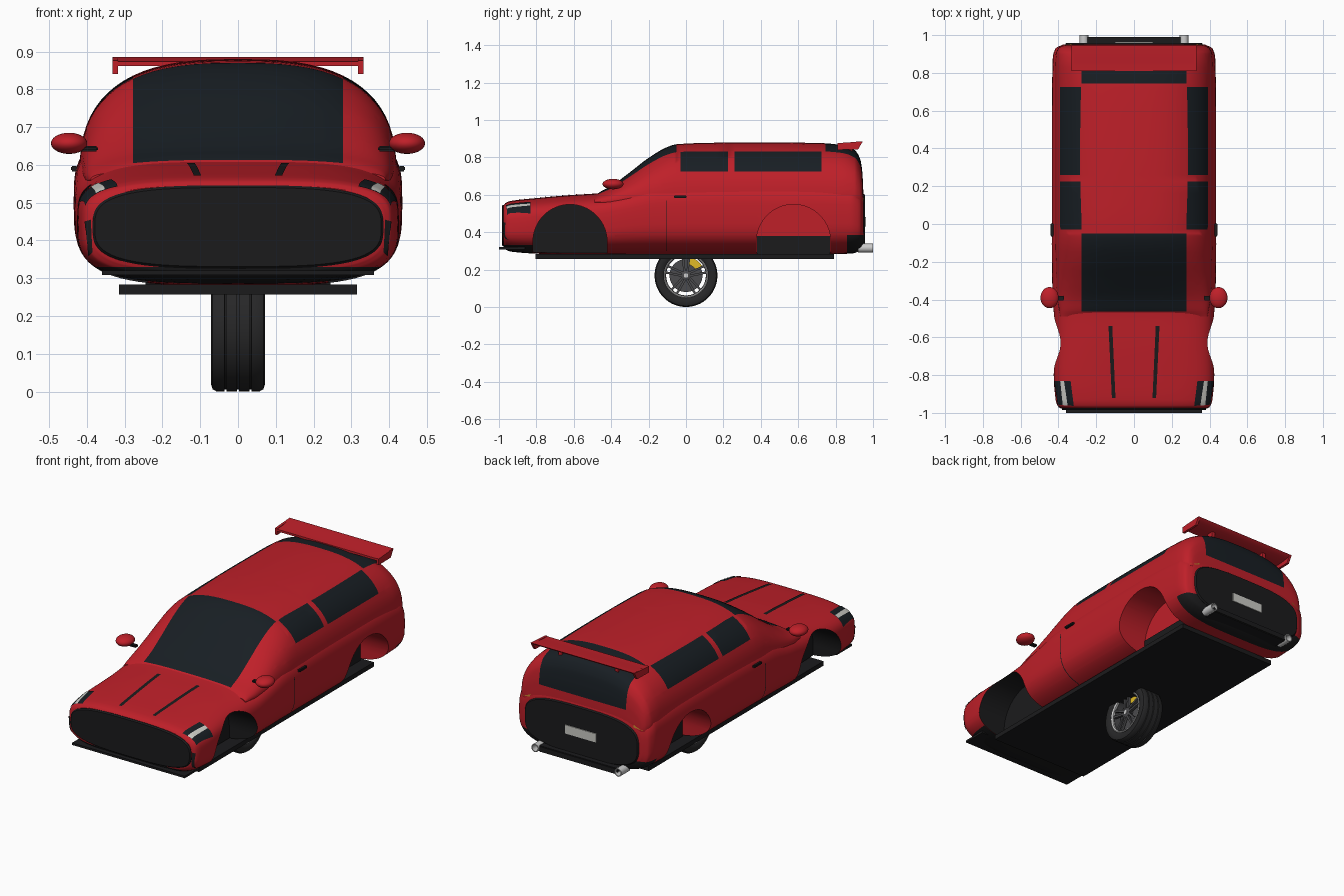
import bpy, bmesh, math
from mathutils import Vector, Matrix
from mathutils.bvhtree import BVHTree

if "Cube" in bpy.data.objects:
    bpy.data.objects.remove(bpy.data.objects["Cube"])

def mat(name, *c):
    m = bpy.data.materials.new(name)
    m.diffuse_color = (*c, 1)
    m.use_nodes = True
    m.node_tree.nodes["Principled BSDF"].inputs["Base Color"].default_value = m.diffuse_color
    return m
RED, BLACK = mat("red_paint", .52, .014, .022), mat("black_trim", .011, .011, .012)
GLASS, RUBBER = mat("dark_glass", .009, .013, .017), mat("rubber", .02, .02, .021)
STEEL, DARK = mat("steel", .6, .6, .62), mat("dark_metal", .07, .07, .075)
YELLOW, WHITE = mat("yellow", .75, .5, .02), mat("pale_grey", .6, .6, .56)
AMBER = mat("amber", .4, .16, .02)

def finish(bm, name, mats, smooth=35):
    bmesh.ops.recalc_face_normals(bm, faces=bm.faces)
    me = bpy.data.meshes.new(name)
    bm.to_mesh(me)
    bm.free()
    ob = bpy.data.objects.new(name, me)
    bpy.context.collection.objects.link(ob)
    for m in mats:
        me.materials.append(m)
    shade(ob, smooth)
    return ob

def shade(ob, angle):
    bpy.ops.object.select_all(action='DESELECT')
    ob.select_set(True)
    bpy.context.view_layer.objects.active = ob
    bpy.ops.object.shade_smooth_by_angle(angle=math.radians(angle))

def mirror(ob):
    ob.modifiers.new("mirror", 'MIRROR')
    return ob

def skin(bm, rings, caps=True, closed=False):
    vs = [[bm.verts.new(p) for p in r] for r in rings]
    n = len(vs[0])
    for a, b in zip(vs, vs[1:] + vs[:1] if closed else vs[1:]):
        for i in range(n):
            bm.faces.new((a[i], a[(i + 1) % n], b[(i + 1) % n], b[i]))
    if caps and not closed:
        bm.faces.new(vs[0])
        bm.faces.new(vs[-1])

def superring(y, w, zb, zm, zt, n, count=72):
    pts = []
    for i in range(count):
        t = 2 * math.pi * i / count
        c, s = math.cos(t), math.sin(t)
        x = math.copysign(abs(c) ** (2 / n), c) * w
        z = math.copysign(abs(s) ** (2 / n), s)
        pts.append((x, y, zm + z * ((zt - zm) if z > 0 else (zm - zb))))
    return pts

def interp(st, sub=4):
    # monotone cubic through the stations
    k = len(st[0])
    d = [[(b[j] - a[j]) / (b[0] - a[0]) for j in range(k)] for a, b in zip(st, st[1:])]
    mid = [[0 if p * q <= 0 else 2 * p * q / (p + q) for p, q in zip(a, b)] for a, b in zip(d, d[1:])]
    m = [d[0]] + mid + [d[-1]]
    out = []
    for i in range(len(st) - 1):
        h = st[i + 1][0] - st[i][0]
        for s in range(sub):
            t = s / sub
            out.append([st[i][0] + t * h] + [
                (2*t**3 - 3*t*t + 1) * st[i][j] + (t**3 - 2*t*t + t) * h * m[i][j]
                + (3*t*t - 2*t**3) * st[i + 1][j] + (t**3 - t*t) * h * m[i + 1][j] for j in range(1, k)])
    return out + [st[-1]]

def loft(name, stations, n, cuts, pick, mats):
    bm = bmesh.new()
    skin(bm, [superring(*s, n) for s in interp(stations)])
    bmesh.ops.recalc_face_normals(bm, faces=bm.faces)
    for axis, v in cuts:
        no = Vector([a == axis for a in 'xyz'])
        bmesh.ops.bisect_plane(bm, geom=bm.verts[:] + bm.edges[:] + bm.faces[:], plane_co=no * v, plane_no=no)
    for f in bm.faces:
        f.material_index = pick(f.calc_center_median())
    return finish(bm, name, mats, 40)

def box(name, x, y, z, m, bevel=0.0):
    bm = bmesh.new()
    bmesh.ops.create_cube(bm, size=1)
    for v in bm.verts:
        v.co = [r[0] + (c + .5) * (r[1] - r[0]) for r, c in zip((x, y, z), v.co)]
    if bevel:
        bmesh.ops.bevel(bm, geom=bm.edges[:], offset=bevel, segments=2, affect='EDGES')
    return finish(bm, name, [m])

def prism(name, pts, x0, x1, mats, idx=0):
    bm = bmesh.new()
    skin(bm, [[(x, y, z) for y, z in pts] for x in (x0, x1)])
    for f in bm.faces:
        f.material_index = idx
    return finish(bm, name, mats)

def lathe(name, profile, axis, c, m, seg=64):
    # profile of (radius, offset along axis), closed loop
    bm = bmesh.new()
    rings = []
    for i in range(seg):
        t = 2 * math.pi * i / seg
        a, b = math.cos(t), math.sin(t)
        rings.append([Vector((o, r*a, r*b) if axis == 'x' else (r*a, o, r*b)) + Vector(c) for r, o in profile])
    skin(bm, rings, closed=True)
    return finish(bm, name, [m])

# lower body: y, half width, bottom, middle, top
body = loft("lower_body", [
    (-.975, .385, .32, .44, .545), (-.962, .405, .305, .44, .558), (-.93, .415, .295, .44, .568),
    (-.8, .425, .285, .45, .582), (-.62, .42, .28, .45, .598), (-.47, .425, .28, .46, .608),
    (-.35, .432, .28, .48, .63), (-.15, .435, .28, .5, .69), (.3, .435, .28, .5, .71), (.6, .435, .28, .5, .71),
    (.88, .43, .285, .5, .69), (.93, .415, .3, .48, .65), (.95, .375, .33, .47, .61)], 3.5,
    [('y', -.82), ('z', .33), ('y', .86), ('z', .385)],
    lambda c: int((c.y < -.82 and c.z < .33) or (c.y > .86 and c.z < .385)), [RED, BLACK])

# wheel arches cut out of the body
for cy, r, idx in ((-.62, .198, 1), (.575, .198, 0)):
    arc = [(cy + r * math.cos(math.pi * i / 32), .35 + r * math.sin(math.pi * i / 32)) for i in range(33)]
    for s in (-1, 1):
        cut = prism("arch_cutter", arc + [(cy - r, .2), (cy + r, .2)], s * .24, s * .6, [RED, BLACK], idx)
        cut.hide_render = True
        md = body.modifiers.new("arch", 'BOOLEAN')
        md.operation, md.solver, md.object = 'DIFFERENCE', 'EXACT', cut
        bpy.context.view_layer.objects.active = body
        bpy.ops.object.modifier_apply(modifier="arch")
        bpy.data.objects.remove(cut)
shade(body, 40)

# cabin with glass picked by region
def glass(c):
    ax = abs(c.x)
    if ax < .278:
        return int(-.462 < c.y < -.05 or (c.y > .745 and c.z > .66))
    return int(.725 < c.z < .832 and (-.03 < c.y < .225 or .26 < c.y < .725))
loft("cabin", [(y, w, .55, .56, zt) for y, w, zt in (
    (-.49, .39, .59), (-.46, .395, .615), (-.4, .405, .647), (-.3, .412, .72), (-.2, .416, .797), (-.1, .42, .855),
    (-.05, .42, .87), (.1, .42, .877), (.35, .42, .88), (.7, .42, .877), (.83, .42, .866), (.9, .415, .84),
    (.93, .40, .795), (.943, .38, .72), (.948, .35, .62))], 2.7,
    [('x', -.278), ('x', .278), ('y', -.462), ('y', -.05), ('y', -.03), ('y', .225), ('y', .26), ('y', .725),
     ('y', .745), ('z', .66), ('z', .725), ('z', .832)], glass, [RED, GLASS])

# grille and tail panel
for name, y0, y1, w, zb, zt in (("grille", -.985, -.96, .385, .325, .546), ("tail_panel", .958, .93, .365, .32, .605)):
    bm = bmesh.new()
    zm = (zb + zt) / 2
    skin(bm, [superring(y0, w - .006, zb + .006, zm, zt - .006, 3.2), superring(y0 + (y1 - y0) * .3, w, zb, zm, zt, 3.2),
              superring(y1, w, zb, zm, zt, 3.2)])
    finish(bm, name, [BLACK])

# trim patches projected on to the body
bpy.context.view_layer.update()
tree = BVHTree.FromObject(body, bpy.context.evaluated_depsgraph_get())
VIEWS = {'top': (lambda a, b: (a, b, 2), (0, 0, -1)), 'side': (lambda a, b: (2, a, b), (-1, 0, 0)),
         'front': (lambda a, b: (a, -2, b), (0, 1, 0)), 'back': (lambda a, b: (a, 2, b), (0, -1, 0))}

def patch(name, view, quad, m, lift=.003, nu=10, nv=16):
    q = [Vector(p) for p in quad]
    origin, d = VIEWS[view]
    bm = bmesh.new()
    grid = []
    for i in range(nu + 1):
        row = []
        for j in range(nv + 1):
            p = q[0].lerp(q[1], i / nu).lerp(q[3].lerp(q[2], i / nu), j / nv)
            hit, no, *_ = tree.ray_cast(Vector(origin(*p)), Vector(d))
            row.append(bm.verts.new(hit + no * lift) if hit else None)
        grid.append(row)
    for i in range(nu):
        for j in range(nv):
            f = (grid[i][j], grid[i + 1][j], grid[i + 1][j + 1], grid[i][j + 1])
            if all(f):
                bm.faces.new(f)
    return mirror(finish(bm, name, [m]))

patch("headlight", 'top', [(.335, -.83), (.42, -.83), (.402, -.955), (.318, -.962)], GLASS)
patch("headlight_strip", 'top', [(.368, -.832), (.388, -.832), (.375, -.957), (.35, -.96)], WHITE, .005)
patch("hood_vent", 'top', [(.115, -.54), (.135, -.54), (.117, -.92), (.098, -.92)], BLACK)
patch("door_gap", 'side', [(-.108, .3), (-.103, .3), (-.103, .57), (-.108, .57)], BLACK, .002)
patch("front_intake", 'front', [(.384, .37), (.394, .36), (.404, .45), (.388, .455)], BLACK)
patch("tail_light", 'back', [(.33, .575), (.385, .565), (.375, .595), (.33, .605)], AMBER)
mirror(box("door_handle", (.425, .442), (-.065, .003), (.583, .597), BLACK, .003))

# underside and bumpers
box("floor_plate", (-.315, .315), (-.805, .79), (.257, .283), BLACK)
box("rear_axle_housing", (-.245, .245), (.38, .77), (.275, .38), BLACK)
box("front_splitter", (-.36, .36), (-1, -.86), (.308, .32), BLACK)
box("rear_valance", (-.25, .25), (.9, .99), (.295, .33), BLACK, .004)
box("number_plate", (-.1, .1), (.95, .963), (.43, .48), WHITE)
mirror(lathe("exhaust_pipe", [(.023, .92), (.023, 1), (.018, 1), (.018, .94), (.001, .94), (.001, .92)],
             'y', (.265, 0, .315), STEEL, 32))

# rear wing
prism("wing_blade", [(.81, .862), (.87, .864), (.93, .872), (.945, .885), (.92, .885), (.86, .876), (.81, .874)], -.33, .33, [RED])
mirror(prism("wing_end_plate", [(.81, .84), (.92, .842), (.945, .885), (.81, .876)], .318, .332, [RED]))
mirror(box("wing_mount", (.17, .19), (.85, .89), (.83, .87), RED))

# door mirrors
bm = bmesh.new()
bmesh.ops.create_uvsphere(bm, u_segments=32, v_segments=18, radius=1,
                          matrix=Matrix.Translation((.447, -.39, .657)) @ Matrix.Diagonal((.048, .056, .028, 1)))
mirror(finish(bm, "door_mirror", [RED]))
mirror(box("mirror_stalk", (.37, .43), (-.405, -.38), (.636, .65), BLACK, .004))

# wheel
C = (0, 0, .168)
tread = [(.168, x + s) if abs(s) < .0035 else (.162, x + s * .5) for x in (-.033, 0, .033) for s in (-.003, -.004, .004, .003)]
lathe("tyre", [(.118, -.06), (.13, -.069), (.15, -.071), (.162, -.067), (.168, -.056)] + tread +
      [(.168, .056), (.162, .067), (.15, .071), (.13, .069), (.118, .06)], 'x', C, RUBBER, 80)
mirror(lathe("rim_ring", [(.119, .03), (.119, .064), (.115, .066), (.109, .06), (.109, .03)], 'x', C, STEEL))
mirror(lathe("rim_barrel", [(.117, 0), (.117, .05), (.106, .05), (.106, 0)], 'x', C, DARK))
mirror(lathe("brake_disc", [(.001, .012), (.088, .012), (.088, .024), (.001, .024)], 'x', C, DARK))
mirror(lathe("hub", [(.001, .03), (.026, .03), (.026, .056), (.02, .06), (.001, .06)], 'x', C, DARK, 32))
mirror(lathe("hub_cap", [(.001, .055), (.012, .055), (.012, .063), (.001, .063)], 'x', C, STEEL, 24))
bm = bmesh.new()
for k in range(5):
    for s in (-1, 1):
        a = math.radians(90 + 72 * k)
        m = (Matrix.Translation((.049, 0, .168)) @ Matrix.Rotation(a, 4, 'X') @ Matrix.Translation((0, .064, s * .013))
             @ Matrix.Rotation(s * .11, 4, 'X') @ Matrix.Diagonal((.016, .096, .012, 1)))
        bmesh.ops.create_cube(bm, size=1, matrix=m)
mirror(finish(bm, "spokes", [DARK]))
cal = [(r * math.cos(a), .168 + r * math.sin(a)) for r, rng in ((.1, range(30, 81, 10)), (.06, range(80, 29, -10)))
       for a in map(math.radians, rng)]
mirror(prism("brake_caliper", cal, .008, .036, [YELLOW]))
